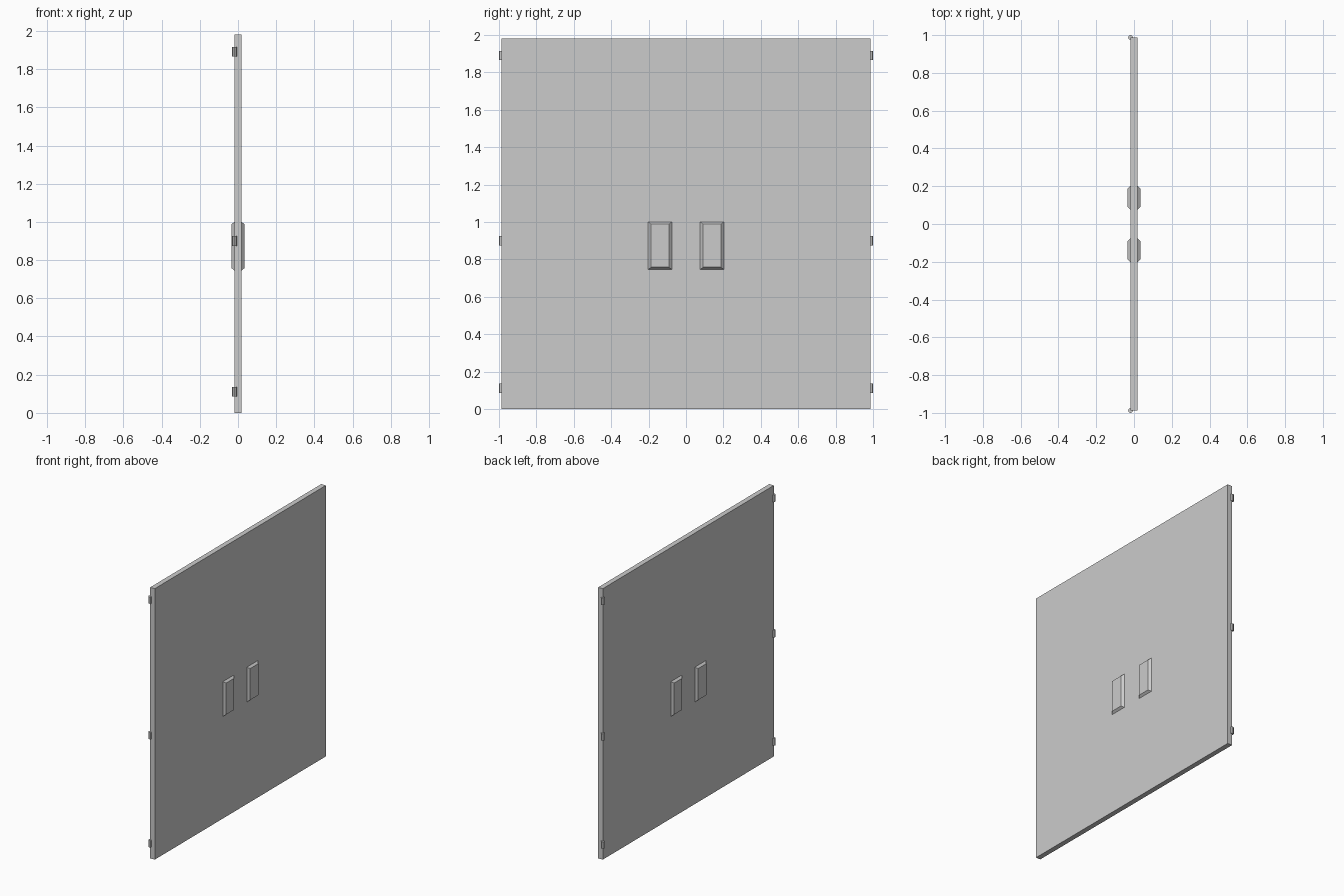
import bpy, bmesh
from mathutils import Matrix, Vector

if "Cube" in bpy.data.objects:
    bpy.data.objects.remove(bpy.data.objects["Cube"])

HALF_T, HALF_W, HEIGHT = 0.0185, 0.9875, 1.98
HINGE_R = 1.0 - HALF_W


def finish(bm, name):
    bmesh.ops.recalc_face_normals(bm, faces=bm.faces)
    mesh = bpy.data.meshes.new(name)
    bm.to_mesh(mesh)
    bm.free()
    obj = bpy.data.objects.new(name, mesh)
    bpy.context.collection.objects.link(obj)
    return obj


def box(name, centre, size):
    bm = bmesh.new()
    bmesh.ops.create_cube(bm, size=1)
    bmesh.ops.scale(bm, vec=size, verts=bm.verts)
    bmesh.ops.translate(bm, vec=centre, verts=bm.verts)
    return finish(bm, name)


def push_plate(name, side, y):
    # Raised plate with four sloping borders, tapering away from the door
    bm = bmesh.new()
    bmesh.ops.create_cube(bm, size=1)
    for v in bm.verts:
        outer = v.co.x * side > 0
        half_y, half_z = (0.047, 0.115) if outer else (0.064, 0.128)
        v.co = Vector((side * (0.034 if outer else HALF_T - 0.001),
                       y + (half_y if v.co.y > 0 else -half_y),
                       0.873 + (half_z if v.co.z > 0 else -half_z)))
    return finish(bm, name)


def hinge(name, y, z):
    # Upright low-sided hinge barrel centred on the door's corner edge
    bm = bmesh.new()
    bmesh.ops.create_cone(bm, cap_ends=True, segments=8, radius1=HINGE_R,
                          radius2=HINGE_R, depth=0.05,
                          matrix=Matrix.Translation((-HALF_T, y, z)))
    return finish(bm, name)


# Door slab
box("door_panel", (0, 0, HEIGHT / 2), (2 * HALF_T, 2 * HALF_W, HEIGHT))

# Push plates on both faces and hinges on both edges
for s, hand in ((-1, "left"), (1, "right")):
    for side, face in ((1, "outer"), (-1, "inner")):
        push_plate(f"push_plate_{face}_{hand}", side, s * 0.139)
    for z, level in ((0.11, "lower"), (0.90, "middle"), (1.89, "upper")):
        hinge(f"hinge_{level}_{hand}", s * HALF_W, z)
